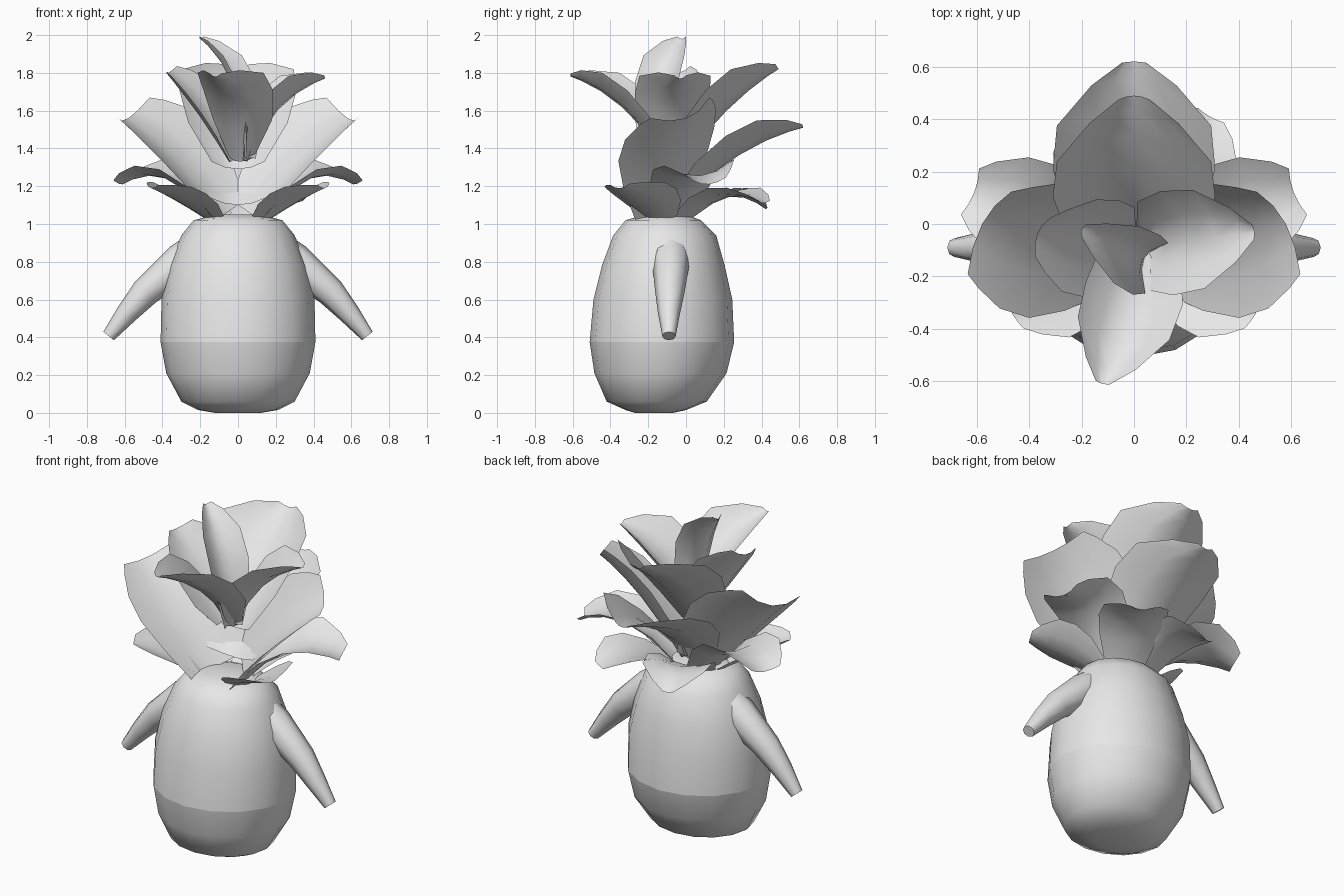
import bpy, bmesh, math
from mathutils import Vector, Matrix

if "Cube" in bpy.data.objects:
    bpy.data.objects.remove(bpy.data.objects["Cube"])

# One plain colour for everything
grey = bpy.data.materials.new("light grey")
grey.use_nodes = True
grey.diffuse_color = (0.8, 0.8, 0.8, 1)
grey.node_tree.nodes["Principled BSDF"].inputs["Base Color"].default_value = (0.8, 0.8, 0.8, 1)


def finish(bm, name, closed=True, angle=180):
    if closed:
        bmesh.ops.recalc_face_normals(bm, faces=bm.faces)
    for e in bm.edges:
        if len(e.link_faces) == 2 and e.calc_face_angle(0) > math.radians(angle):
            e.smooth = False
    for f in bm.faces:
        f.smooth = True
    mesh = bpy.data.meshes.new(name)
    bm.to_mesh(mesh)
    bm.free()
    mesh.materials.append(grey)
    obj = bpy.data.objects.new(name, mesh)
    bpy.context.collection.objects.link(obj)


def loft(bm, rings, cyclic):
    """Bridge consecutive rows of points with quads."""
    rows = [[bm.verts.new(p) for p in r] for r in rings]
    for a, b in zip(rows, rows[1:]):
        n = len(a)
        for i in range(n if cyclic else n - 1):
            j = (i + 1) % n
            bm.faces.new((a[i], a[j], b[j], b[i]))
    return rows


def oval(z, rx, front, back, n=16):
    mid, ry = (front + back) / 2, (back - front) / 2
    return [(rx * math.cos(2 * math.pi * i / n),
             mid + ry * math.sin(2 * math.pi * i / n), z) for i in range(n)]


# Body: height, half width, front y, back y
profile = [(0, .12, -.27, -.07), (.015, .21, -.32, .0), (.06, .3, -.42, .11),
           (.21, .38, -.485, .215), (.375, .41, -.51, .255), (.6, .405, -.49, .245),
           (.78, .365, -.445, .205), (.94, .3, -.385, .16), (1.02, .235, -.32, .08),
           (1.05, .12, -.22, 0)]
bm = bmesh.new()
rows = loft(bm, [oval(*p) for p in profile], True)
bm.faces.new(rows[0])
bm.faces.new(rows[-1])
seam = rows[4]
for i, v in enumerate(seam):
    bm.edges.get((v, seam[i - 1])).smooth = False
finish(bm, "body")

# Arms: tapered tubes hanging outwards from the shoulders
arm_path = [(.2, -.08, .88, .09), (.3, -.08, .8, .1), (.49, -.085, .64, .078),
            (.59, -.09, .525, .058), (.685, -.09, .407, .036)]
for side, label in ((1, "left"), (-1, "right")):
    bm = bmesh.new()
    pts = [Vector((p[0] * side, p[1], p[2])) for p in arm_path]
    rings = []
    for i, p in enumerate(pts):
        t = (pts[min(i + 1, len(pts) - 1)] - pts[max(i - 1, 0)]).normalized()
        u = Vector((0, 1, 0))
        w = t.cross(u).normalized()
        r = arm_path[i][3]
        rings.append([p + r * (u * math.cos(a) + w * math.sin(a))
                      for a in (math.pi * k / 4 for k in range(8))])
    rows = loft(bm, rings, True)
    bm.faces.new(rows[0])
    bm.faces.new(rows[-1])
    finish(bm, label + "_arm", angle=50)


def leaf(name, base, bend, tip, half, cup=.4, blunt=.15, root=.45, roll=0):
    """Cupped sheet along a bent midrib, rolled about its own length."""
    base, bend, tip = Vector(base), Vector(bend), Vector(tip)
    across = Vector((0, 0, 1)).cross(tip - base).normalized()
    across = Matrix.Rotation(math.radians(roll), 3, tip - base) @ across
    shape = [(0, root), (.25, .85), (.5, 1), (.72, .95), (.9, .45 + blunt / 2), (1, blunt)]
    rings = []
    for t, w in shape:
        p = base * (1 - t) ** 2 + bend * 2 * t * (1 - t) + tip * t * t
        tangent = ((bend - base) * (1 - t) + (tip - bend) * t).normalized()
        up = tangent.cross(across)
        rings.append([p + across * (half * w * u) + up * (half * w * cup * u * u)
                      for u in (-1, -.5, 0, .5, 1)])
    bm = bmesh.new()
    loft(bm, rings, False)
    finish(bm, name, closed=False)


# Lower and middle leaves in mirrored pairs
for s, label in ((1, "left"), (-1, "right")):
    leaf("lower_front_leaf_" + label, (.14 * s, -.14, 1.01), (.3 * s, -.22, 1.12),
         (.46 * s, -.35, 1.19), .2, cup=.35, blunt=.3, root=.5, roll=4 * s)
    leaf("lower_side_leaf_" + label, (.11 * s, -.06, 1.02), (.36 * s, .04, 1.36),
         (.61 * s, .12, 1.21), .21, cup=.35, blunt=.45, root=.6, roll=5 * s)
    leaf("middle_side_leaf_" + label, (.09 * s, -.08, 1.04), (.33 * s, -.05, 1.4),
         (.58 * s, 0, 1.56), .3, cup=.38, blunt=.62, root=.6, roll=25 * s)

# Lower back leaves
leaf("lower_back_leaf_a", (.06, 0, 1.02), (.2, .22, 1.22), (.29, .41, 1.11), .19, cup=.25, blunt=.3, root=.6)
leaf("lower_back_leaf_b", (-.06, 0, 1.02), (-.1, .22, 1.24), (-.17, .42, 1.08), .19, cup=.25, root=.6)

# Middle back leaf
leaf("middle_back_leaf", (0, -.03, 1.1), (0, .26, 1.42), (0, .62, 1.51), .31, cup=.4, root=.5)

# Top leaves
leaf("top_back_leaf", (0, -.04, 1.29), (0, .2, 1.64), (0, .49, 1.82), .31, cup=.5, blunt=.2)
leaf("top_front_leaf", (.01, -.1, 1.33), (.02, -.32, 1.68), (-.12, -.61, 1.78), .19, cup=.62, root=.35)
leaf("top_left_leaf", (.05, -.08, 1.33), (.17, -.07, 1.66), (.46, -.03, 1.77), .2, cup=.6, root=.3)
leaf("top_right_leaf", (-.04, -.07, 1.33), (-.17, -.07, 1.6), (-.37, -.04, 1.8), .2,
     cup=.4, blunt=.4, root=.35, roll=-18)
leaf("centre_leaf", (.04, -.13, 1.35), (.05, -.18, 1.78), (-.2, -.02, 1.98), .125, cup=.6, blunt=.2)
